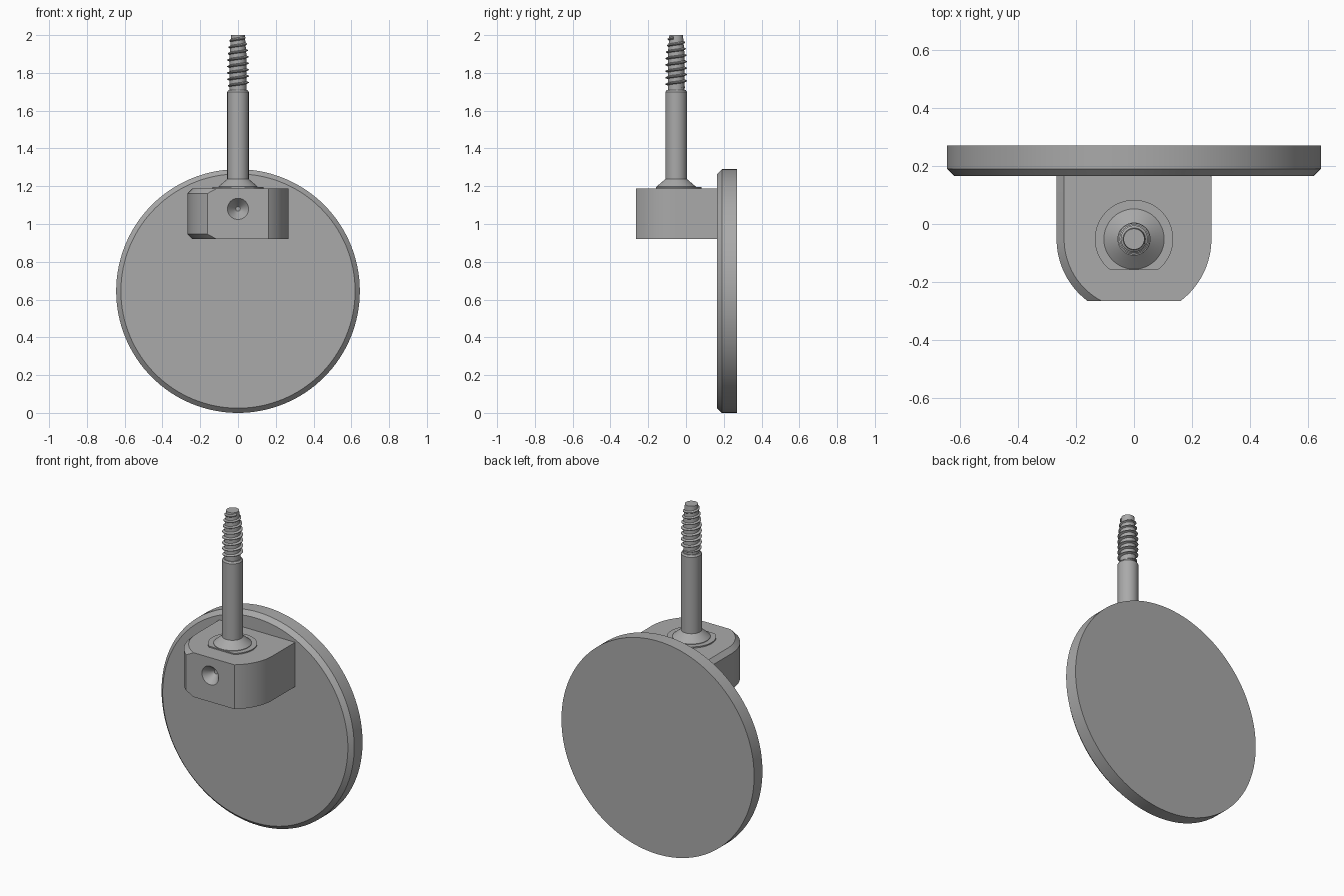
import bpy, bmesh
from math import sin, cos, pi, sqrt, asin, radians
from mathutils import Matrix, Vector

cube = bpy.data.objects.get("Cube")
if cube:
    bpy.data.objects.remove(cube, do_unlink=True)

steel = bpy.data.materials.new("grey_steel")
steel.use_nodes = True
steel.diffuse_color = (0.4, 0.4, 0.4, 1)
steel.node_tree.nodes["Principled BSDF"].inputs["Base Color"].default_value = steel.diffuse_color

AXIS_Y = -0.052          # screw axis
BOTTOM, TOP = 0.92, 1.188  # block heights
FRONT, BACK = -0.265, 0.17


def loft(name, rings, closed=True):
    """Skin a stack of equal-length rings of points and cap both ends."""
    bm = bmesh.new()
    rows = [[bm.verts.new(p) for p in ring] for ring in rings]
    n = len(rows[0])
    for a, b in zip(rows, rows[1:]):
        for i in range(n):
            j = (i + 1) % n
            bm.faces.new((a[i], a[j], b[j], b[i]))
    bm.faces.new(rows[0][::-1])
    bm.faces.new(rows[-1])
    bmesh.ops.recalc_face_normals(bm, faces=bm.faces)
    mesh = bpy.data.meshes.new(name)
    bm.to_mesh(mesh)
    bm.free()
    obj = bpy.data.objects.new(name, mesh)
    bpy.context.collection.objects.link(obj)
    mesh.materials.append(steel)
    return obj


def circle(r, z, n):
    return [Vector((r * cos(2 * pi * i / n), r * sin(2 * pi * i / n), z)) for i in range(n)]


def lathe(name, profile, origin, n=64, facing_front=False):
    """Turned part; profile is (radius, height along the axis)."""
    turn = Matrix.Rotation(radians(90), 4, 'X') if facing_front else Matrix()
    place = Matrix.Translation(origin) @ turn
    return loft(name, [[place @ p for p in circle(r, z, n)] for r, z in profile])


def smooth(obj, angle=30):
    bpy.ops.object.select_all(action='DESELECT')
    obj.select_set(True)
    bpy.context.view_layer.objects.active = obj
    bpy.ops.object.shade_smooth_by_angle(angle=radians(angle))


# Round plate, chamfered on its front rim
R = 0.645
plate = lathe("round_plate", [(R, -0.27), (R, -0.19), (R - 0.025, -0.165)],
              (0, 0, R), 128, facing_front=True)
smooth(plate)


# Mounting block: rounded sides, flat front, right-hand edges chamfered
def half_outline(r, side, z, steps=16):
    """One side of the block, from the back to the flat front."""
    end = asin((AXIS_Y - FRONT) / r)
    pts = [Vector((side * r, BACK, z))]
    for i in range(steps + 1):
        a = end * i / steps
        pts.append(Vector((side * r * cos(a), AXIS_Y - r * sin(a), z)))
    return pts


def block_ring(z, inset):
    r = 0.267
    return half_outline(r - inset, -1, z) + half_outline(r, 1, z)[::-1]


CH = 0.026
block = loft("mounting_block", [block_ring(BOTTOM, CH), block_ring(BOTTOM + CH, 0),
                                block_ring(TOP - CH, 0), block_ring(TOP, CH)])

# Countersunk hole in the block front
cutter = lathe("hole_cutter", [(0.012, -0.055), (0.056, 0), (0.056, 0.03)],
               (0, FRONT, 1.08), 48, facing_front=True)
cutter.hide_render = True
cut = block.modifiers.new("hole", 'BOOLEAN')
cut.operation = 'DIFFERENCE'
cut.solver = 'EXACT'
cut.object = cutter
bpy.context.view_layer.objects.active = block
bpy.ops.object.modifier_apply(modifier=cut.name)
bpy.data.objects.remove(cutter, do_unlink=True)
smooth(block)

# Thin collar with one flat side
collar_rings = []
for z in (TOP - 0.01, TOP + 0.007):
    ring = circle(0.135, z, 96)
    for p in ring:
        p.y = max(p.y + AXIS_Y, -0.158)
    collar_rings.append(ring)
smooth(loft("collar", collar_rings))

# Screw shank with flared foot
shank = lathe("screw_shank", [(0.104, TOP), (0.104, TOP + 0.01), (0.057, 1.238),
                              (0.057, 1.7), (0.05, 1.71)], (0, AXIS_Y, 0), 48)
smooth(shank)

# Threaded end: tapering core and a helical ridge
core = lathe("thread_core", [(0.044, 1.7), (0.044, 1.9), (0.036, 2.0)], (0, AXIS_Y, 0), 32)
smooth(core)


def thread(name, z0, z1, pitch, per_turn=32):
    steps = int((z1 - z0) / pitch * per_turn)
    rings = []
    for i in range(steps + 1):
        t = i / steps
        a = 2 * pi * i / per_turn
        z = z0 + (z1 - z0) * t
        crest = 0.057 - 0.013 * max(0, t - 0.6) / 0.4
        crest = 0.042 + (crest - 0.042) * min(1, t * 12)
        inner = 0.034
        section = ((inner, -0.011), (crest, -0.002), (crest, 0.002), (inner, 0.011))
        rings.append([Vector((r * cos(a), AXIS_Y + r * sin(a), z + h)) for r, h in section])
    return loft(name, rings)


smooth(thread("thread_ridge", 1.715, 1.985, 0.034))
